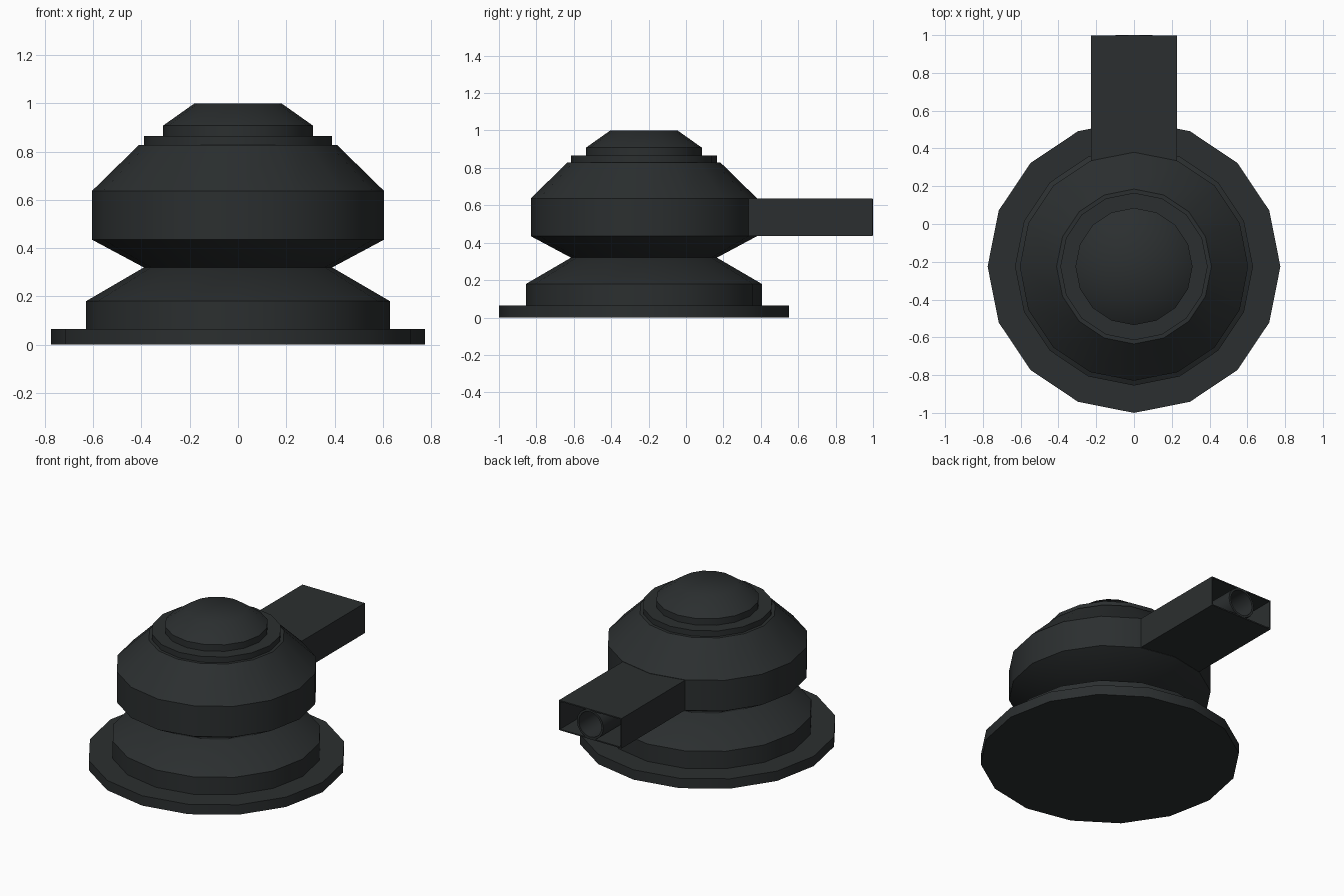
import bpy, bmesh, math
from mathutils import Matrix

if "Cube" in bpy.data.objects:
    bpy.data.objects.remove(bpy.data.objects["Cube"])

SIDES = 16
CY = -0.225  # turning axis of the round body

mat = bpy.data.materials.new("dark_grey")
mat.diffuse_color = (0.024, 0.028, 0.029, 1)
mat.use_nodes = True
mat.node_tree.nodes["Principled BSDF"].inputs["Base Color"].default_value = mat.diffuse_color


def finish(name, bm):
    bmesh.ops.recalc_face_normals(bm, faces=bm.faces)
    me = bpy.data.meshes.new(name)
    bm.to_mesh(me)
    bm.free()
    me.materials.append(mat)
    ob = bpy.data.objects.new(name, me)
    bpy.context.collection.objects.link(ob)
    bpy.ops.object.select_all(action='DESELECT')
    bpy.context.view_layer.objects.active = ob
    ob.select_set(True)
    bpy.ops.object.shade_smooth_by_angle(angle=math.radians(40))
    return ob


def bridge(bm, rings, closed=False):
    pairs = list(zip(rings, rings[1:]))
    if closed:
        pairs.append((rings[-1], rings[0]))
    for a, b in pairs:
        n = len(a)
        for i in range(n):
            j = (i + 1) % n
            bm.faces.new((a[i], a[j], b[j], b[i]))


def circle(bm, r, z):
    return [bm.verts.new((r * math.cos(i * math.tau / SIDES),
                          r * math.sin(i * math.tau / SIDES), z))
            for i in range(SIDES)]


def lathe(name, profile):
    bm = bmesh.new()
    rings = [circle(bm, r, z) for r, z in profile]
    bridge(bm, rings)
    bm.faces.new(rings[0])
    bm.faces.new(rings[-1])
    bmesh.ops.translate(bm, verts=bm.verts, vec=(0, CY, 0))
    return finish(name, bm)


def rect(bm, y, w, z0, z1):
    return [bm.verts.new((x, y, z)) for x, z in
            ((-w, z0), (w, z0), (w, z1), (-w, z1))]


# Stepped foot with sloped shoulder
lathe("base", [(0.775, 0), (0.775, 0.065), (0.63, 0.065), (0.63, 0.18), (0.39, 0.32)])

# Turning drum
lathe("drum", [(0.39, 0.32), (0.605, 0.435), (0.605, 0.637), (0.41, 0.828),
               (0.39, 0.828), (0.39, 0.865), (0.31, 0.865)])

# Smooth cap
lathe("cap", [(0.31, 0.865), (0.31, 0.908), (0.18, 1.0)])

# Open-ended rectangular barrel housing
bm = bmesh.new()
t = 0.008
bridge(bm, [rect(bm, 0.3, 0.228, 0.437, 0.635),
            rect(bm, 0.998, 0.228, 0.437, 0.635),
            rect(bm, 0.998, 0.228 - t, 0.437 + t, 0.635 - t),
            rect(bm, 0.3, 0.228 - t, 0.437 + t, 0.635 - t)], closed=True)
finish("barrel_housing", bm)

# Round tube inside the housing
bm = bmesh.new()
bridge(bm, [circle(bm, r, z) for r, z in
            ((0.097, 0.3), (0.097, 1.0), (0.083, 1.0), (0.083, 0.3))], closed=True)
bmesh.ops.transform(bm, verts=bm.verts,
                    matrix=Matrix.Translation((0, 0, 0.536)) @ Matrix.Rotation(-math.pi / 2, 4, 'X'))
finish("barrel_tube", bm)
